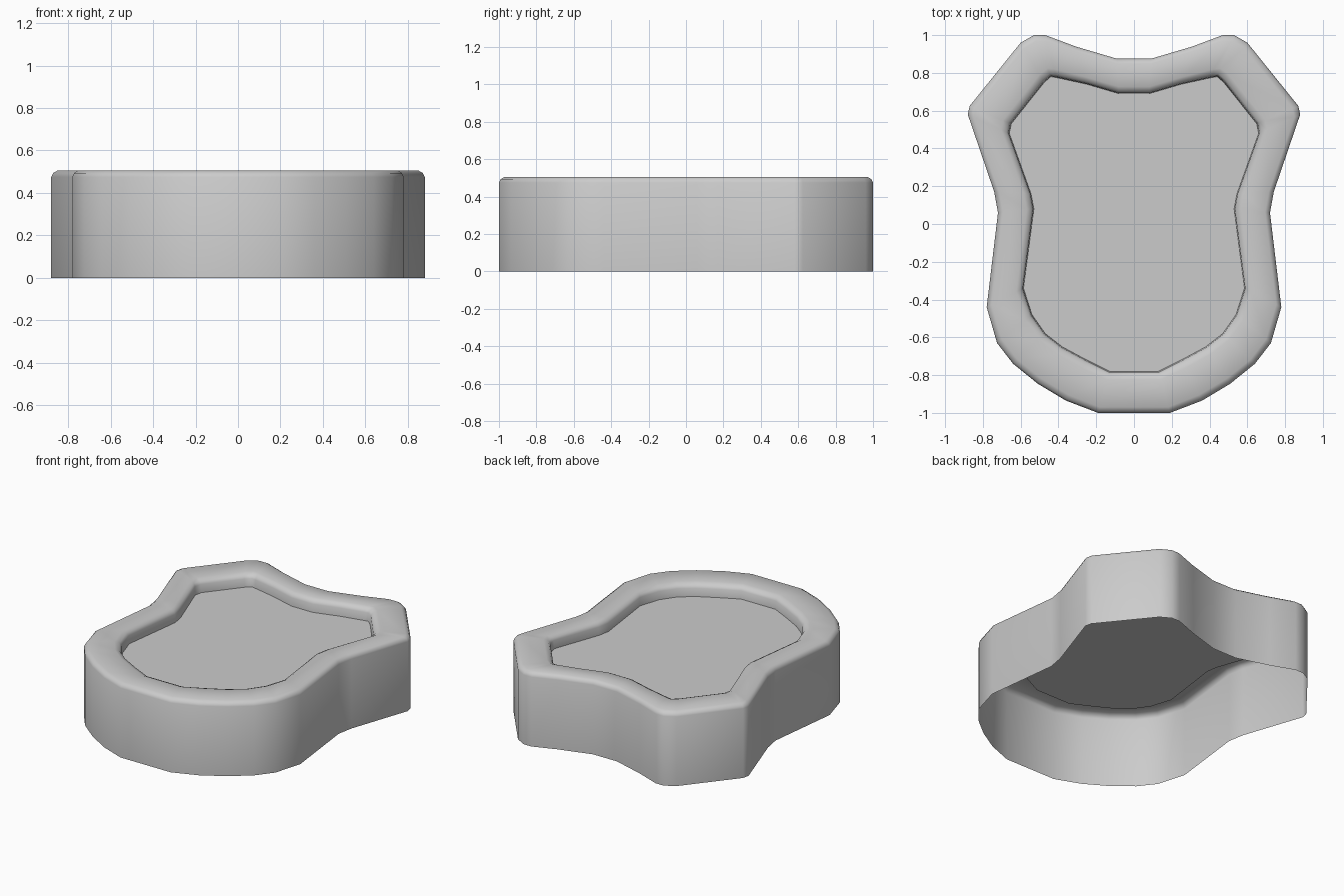
import bpy, bmesh, math
from mathutils import Vector

if "Cube" in bpy.data.objects:
    bpy.data.objects.remove(bpy.data.objects["Cube"])

# Right half of the shield outline: (outer x, outer y, inner x, inner y), bottom to top
HALF = [
    (.19, -1.0, .13, -.78), (.36, -.935, .25, -.72), (.51, -.845, .38, -.65),
    (.64, -.74, .47, -.58), (.725, -.63, .54, -.48), (.78, -.44, .585, -.34),
    (.72, .06, .53, .08), (.74, .17, .545, .16), (.88, .58, .66, .48),
    (.87, .625, .65, .53), (.6, .96, .475, .75), (.53, 1.0, .44, .78),
    (.47, 1.0, .41, .775), (.31, .94, .25, .74), (.09, .875, .08, .69),
]
OUTLINE = HALF + [(-a, b, -c, d) for a, b, c, d in reversed(HALF)]
FLOOR_Z = .42

# Rim cross-section: (blend from outer to inner outline, height)
SECTION = [(0, 0), (0, .475), (.04, .493), (.14, .506), (.8, .506),
           (.93, .493), (.98, .475), (1, FLOOR_Z)]


def ring(bm, t, z):
    return [bm.verts.new(Vector((a, b, z)).lerp(Vector((c, d, z)), t))
            for a, b, c, d in OUTLINE]


def finish(bm, name):
    mesh = bpy.data.meshes.new(name)
    bm.to_mesh(mesh)
    bm.free()
    obj = bpy.data.objects.new(name, mesh)
    bpy.context.collection.objects.link(obj)
    return obj


# Hollow outer wall with rounded rim, open underneath
bm = bmesh.new()
rings = [ring(bm, t, z) for t, z in SECTION]
n = len(OUTLINE)
for lower, upper in zip(rings, rings[1:]):
    for i in range(n):
        j = (i + 1) % n
        bm.faces.new((lower[i], lower[j], upper[j], upper[i]))
rim = finish(bm, "shield_rim")
bpy.context.view_layer.objects.active = rim
rim.select_set(True)
bpy.ops.object.shade_smooth_by_angle(angle=math.radians(50))

# Flat recessed face
bm = bmesh.new()
bm.faces.new(ring(bm, 1, FLOOR_Z))
finish(bm, "shield_face")
